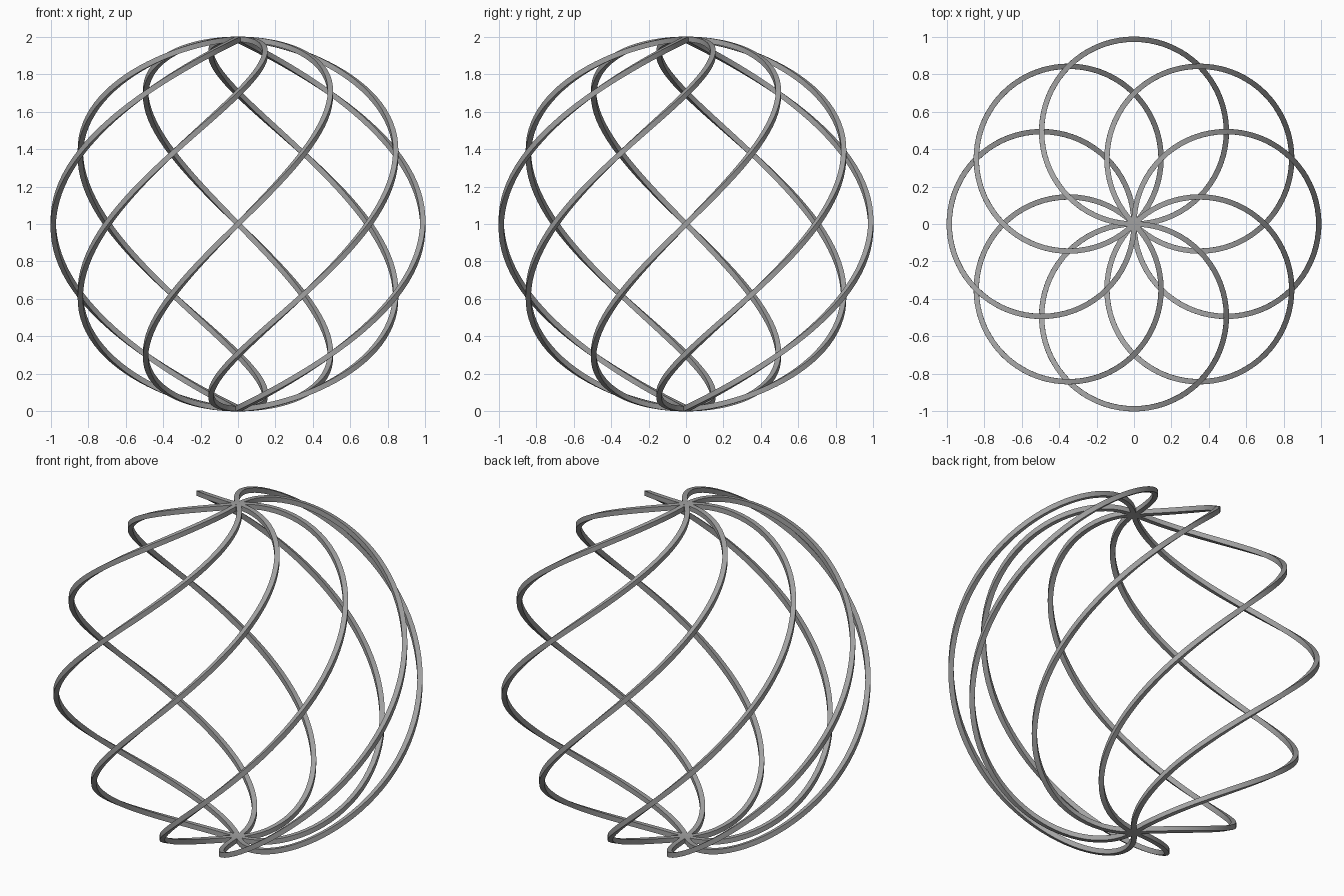
import bpy, bmesh
from math import sin, cos, pi
from mathutils import Vector, Matrix

cube = bpy.data.objects.get("Cube")
if cube:
    bpy.data.objects.remove(cube, do_unlink=True)

STRANDS = 8
STEPS = 72
BAR = 0.028            # side of the square bar
RADIUS = 1 - BAR / 2   # sphere carrying the bar centres

grey = bpy.data.materials.new("metal grey")
grey.use_nodes = True
color = (0.36, 0.36, 0.36, 1)
grey.diffuse_color = color
grey.node_tree.nodes["Principled BSDF"].inputs["Base Color"].default_value = color


def spine(t):
    """Pole-to-pole path that turns half way round the sphere."""
    return RADIUS * Vector((sin(t) * cos(t), -sin(t) * sin(t), cos(t)))


def spine_direction(t):
    return Vector((cos(2 * t), -sin(2 * t), -sin(t))).normalized()


def strand_mesh():
    """Square bar swept along the path, sides kept upright."""
    bm = bmesh.new()
    rings = []
    for i in range(STEPS + 1):
        t = pi * i / STEPS
        along = spine_direction(t)
        side = along.cross(Vector((0, 0, 1))).normalized() * BAR / 2
        up = side.cross(along).normalized() * BAR / 2
        corners = (side + up, up - side, -side - up, side - up)
        rings.append([bm.verts.new(spine(t) + c) for c in corners])
    for a, b in zip(rings, rings[1:]):
        for k in range(4):
            n = (k + 1) % 4
            bm.faces.new((a[k], a[n], b[n], b[k]))
    bm.faces.new(rings[0])
    bm.faces.new(rings[-1])
    bmesh.ops.recalc_face_normals(bm, faces=bm.faces)
    mesh = bpy.data.meshes.new("spiral_strand")
    bm.to_mesh(mesh)
    bm.free()
    mesh.materials.append(grey)
    return mesh


# Spiral strands repeated around the vertical axis
shared = strand_mesh()
bpy.ops.object.select_all(action="DESELECT")
for i in range(STRANDS):
    strand = bpy.data.objects.new(f"spiral_strand_{i + 1}", shared)
    strand.matrix_world = Matrix.Translation((0, 0, 1)) @ Matrix.Rotation(2 * pi * i / STRANDS, 4, "Z")
    bpy.context.collection.objects.link(strand)
    if i == 0:
        strand.select_set(True)
        bpy.context.view_layer.objects.active = strand
bpy.ops.object.shade_smooth_by_angle(angle=pi / 6)
